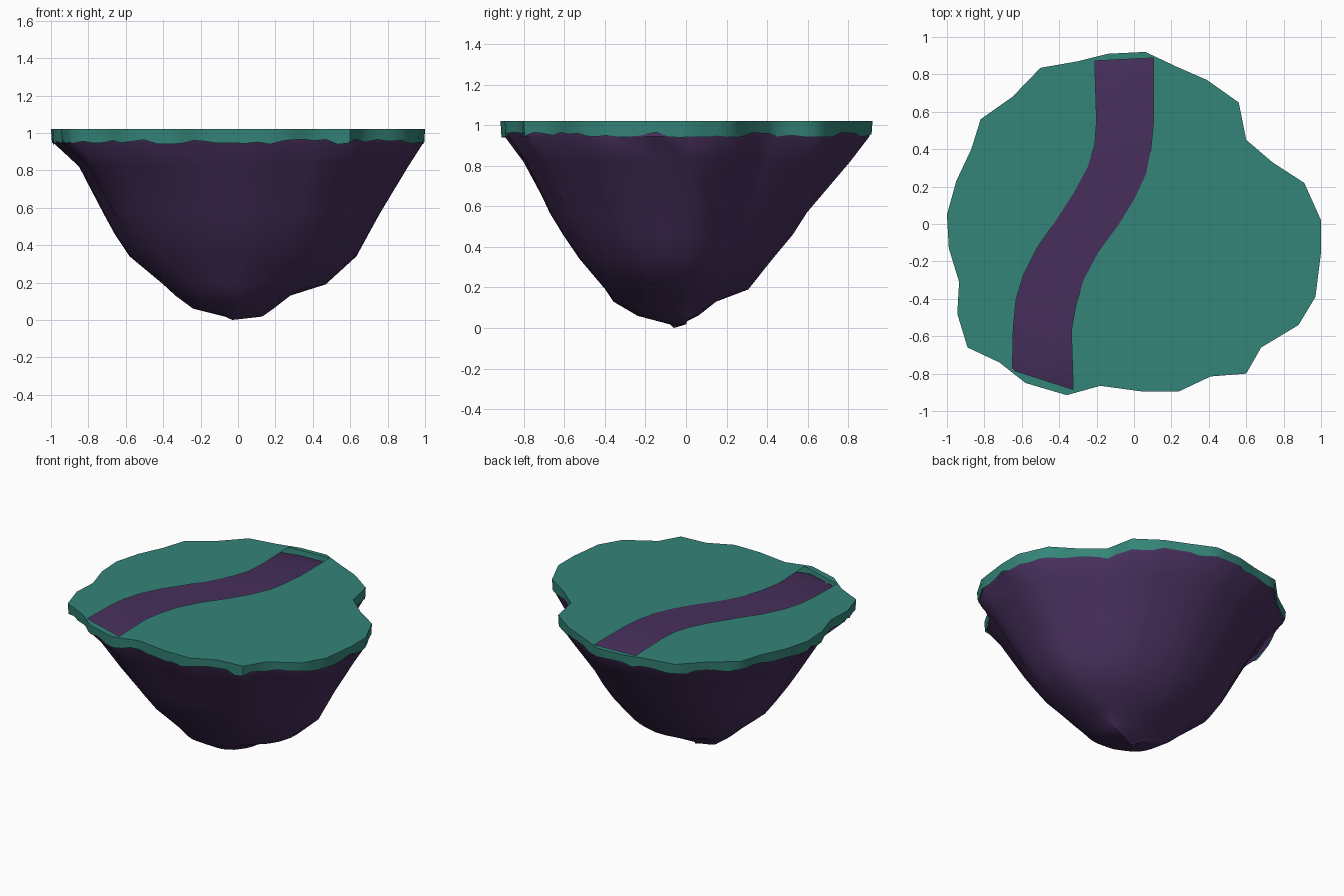
import bpy, bmesh, math, random

if "Cube" in bpy.data.objects:
    bpy.data.objects.remove(bpy.data.objects["Cube"])
random.seed(4)

OUTLINE = [(1, .02), (.91, .22), (.74, .33), (.60, .45), (.56, .65), (.39, .77), (.23, .84), (.06, .92),
           (-.14, .91), (-.30, .87), (-.50, .835), (-.65, .68), (-.82, .56), (-.87, .40), (-.95, .23),
           (-1, .05), (-.99, -.13), (-.935, -.31), (-.945, -.48), (-.89, -.66), (-.72, -.74), (-.58, -.85),
           (-.36, -.915), (-.18, -.865), (.04, -.895), (.24, -.895), (.41, -.815), (.60, -.80),
           (.68, -.66), (.88, -.54), (.97, -.39), (1, -.15)]
PATH_LEFT = [(-.21, .872), (-.20, .55), (-.21, .42), (-.25, .30), (-.32, .17), (-.43, 0), (-.52, -.13),
             (-.59, -.27), (-.63, -.40), (-.645, -.55), (-.65, -.78)]
PATH_RIGHT = [(.105, .888), (.105, .55), (.09, .40), (.065, .27), (0, .13), (-.08, 0), (-.19, -.15),
              (-.27, -.30), (-.31, -.43), (-.335, -.57), (-.325, -.885)]


def material(name, color):
    m = bpy.data.materials.new(name)
    m.diffuse_color = (*color, 1)
    m.use_nodes = True
    m.node_tree.nodes["Principled BSDF"].inputs["Base Color"].default_value = m.diffuse_color
    return m


def ring_verts(bm, pts):
    return [bm.verts.new(p) for p in pts]


def bridge(bm, a, b):
    n = len(a)
    for i in range(n):
        j = (i + 1) % n
        bm.faces.new((a[i], b[i], b[j], a[j]))


def fan(bm, ring, tip):
    t = bm.verts.new(tip)
    for i in range(len(ring)):
        bm.faces.new((ring[i], t, ring[(i + 1) % len(ring)]))


def finish(bm, name, mat, angle):
    bmesh.ops.recalc_face_normals(bm, faces=bm.faces)
    me = bpy.data.meshes.new(name)
    bm.to_mesh(me)
    bm.free()
    me.materials.append(mat)
    ob = bpy.data.objects.new(name, me)
    bpy.context.collection.objects.link(ob)
    bpy.ops.object.select_all(action='DESELECT')
    ob.select_set(True)
    bpy.context.view_layer.objects.active = ob
    bpy.ops.object.shade_smooth_by_angle(angle=math.radians(angle))


grass = material("grass", (.035, .235, .19))
rock = material("rock", (.062, .028, .105))

# Rock body: z and left, right, front, back extents, rounder towards the bottom;
# the first levels form the low dome that shows as the path
LEVELS = [(1.013, .4, .4, .37, .37), (1.006, .7, .7, .64, .64), (.988, .9, .9, .825, .825),
          (.968, .985, .985, .905, .91), (.945, .985, .99, .90, .905),
          (.82, .85, .91, .81, .81), (.57, .72, .76, .685, .60), (.46, .66, .70, .615, .53),
          (.34, .58, .635, .53, .43), (.19, .40, .47, .40, .31), (.13, .335, .28, .36, .15),
          (.06, .24, .19, .24, .06), (.018, .07, .13, .08, -.03)]
bm = bmesh.new()
rings = []
for z, l, r, f, b in LEVELS:
    t = min(1, max(0, (.9 - z) / .7)) * .8
    ring = []
    for x, y in OUTLINE:
        a = math.atan2(y / .92, x)
        u = x * (1 - t) + math.cos(a) * t
        v = y / .92 * (1 - t) + math.sin(a) * t
        # flatter on the back right, fuller on the front left near the foot
        d = max(0, math.sin(2 * a))
        k = 1 - .10 * d * t if u > 0 else 1 + .07 * d * max(0, t - .5)
        ring.append((u * k * (r if u > 0 else l), v * k * (b if v > 0 else f), z))
    rings.append(ring_verts(bm, ring))
for a, b in zip(rings, rings[1:]):
    bridge(bm, a, b)
fan(bm, rings[0], (0, 0, 1.016))
fan(bm, rings[-1], (-.03, -.06, 0))
finish(bm, "rock_body", rock, 45)

# Grass sheet with a winding gap for the path and a ragged hanging hem
fine = []
for (x0, y0), (x1, y1) in zip(OUTLINE, OUTLINE[1:] + OUTLINE[:1]):
    fine += [(x0 + (x1 - x0) * k / 3, y0 + (y1 - y0) * k / 3) for k in range(3)]
bm = bmesh.new()
top = ring_verts(bm, [(x, y, 1.02) for x, y in fine])
gap = ring_verts(bm, [(x, y, 1.02) for x, y in PATH_LEFT + PATH_RIGHT[::-1]])
edges = [bm.edges.new((r[i - 1], r[i])) for r in (top, gap) for i in range(len(r))]
bmesh.ops.triangle_fill(bm, edges=edges, use_beauty=True, normal=(0, 0, 1))
hem = ring_verts(bm, [(x * .995, y * .995, random.uniform(.938, .966)) for x, y in fine])
bridge(bm, top, hem)
finish(bm, "grass_top", grass, 50)
